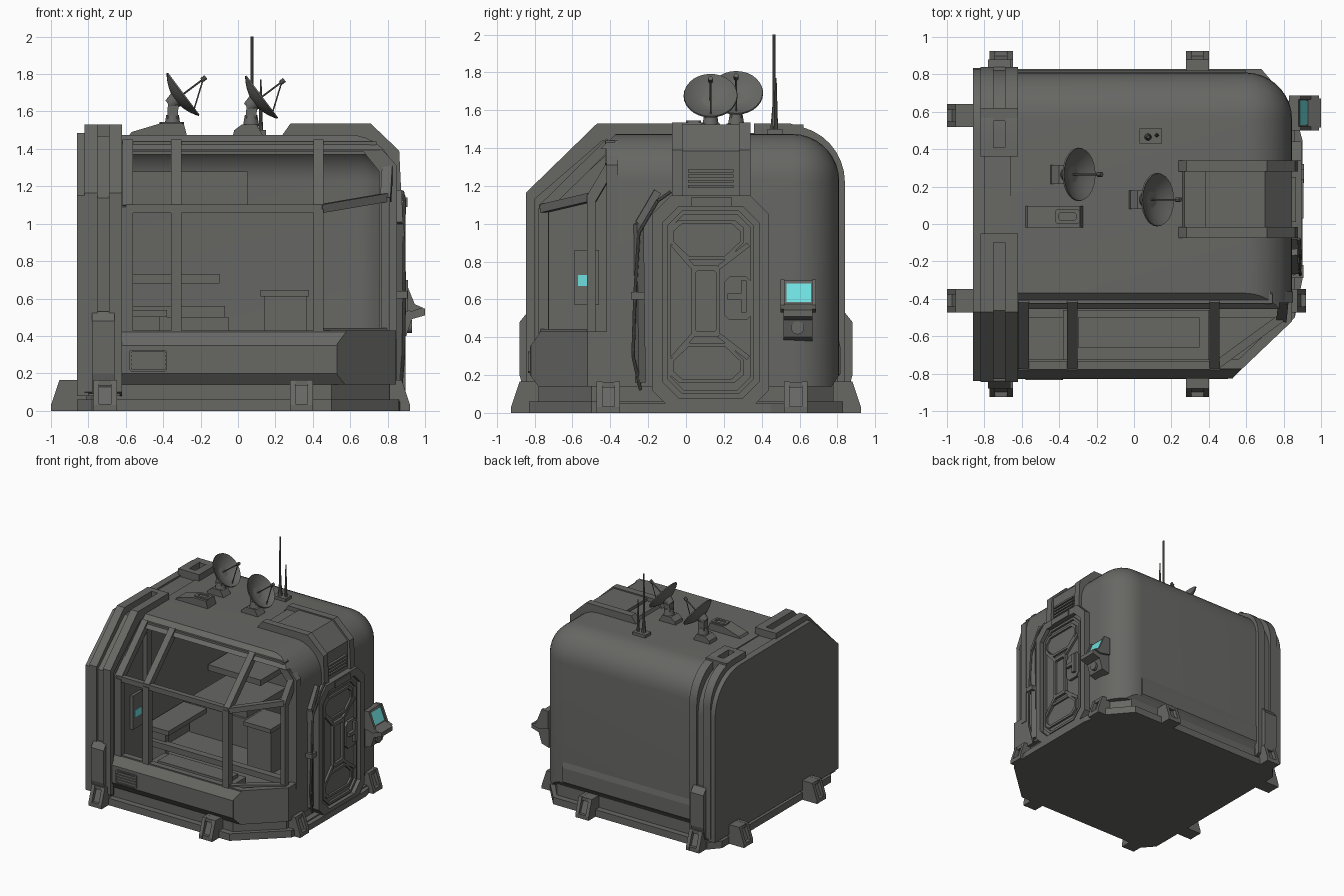
import bpy, bmesh, math
from mathutils import Vector, Matrix


def material(name, col):
    m = bpy.data.materials.new(name)
    m.diffuse_color = (*col, 1)
    return m


GREY = material("hull grey", (0.135, 0.135, 0.127))
CYAN = material("screen cyan", (0.16, 0.74, 0.74))


def finish(name, bm, mat=GREY, smooth=False):
    bmesh.ops.recalc_face_normals(bm, faces=bm.faces[:])
    me = bpy.data.meshes.new(name)
    bm.to_mesh(me)
    bm.free()
    me.materials.append(mat)
    ob = bpy.data.objects.new(name, me)
    bpy.context.collection.objects.link(ob)
    if smooth:
        shade(ob)
    return ob


def shade(ob):
    bpy.ops.object.select_all(action='DESELECT')
    bpy.context.view_layer.objects.active = ob
    ob.select_set(True)
    bpy.ops.object.shade_smooth_by_angle(angle=math.radians(30))


def place(p, axis, a):
    return {'x': (a, p[0], p[1]), 'y': (p[0], a, p[1]), 'z': (p[0], p[1], a)}[axis]


def prism(name, pts, axis, a, b, mat=GREY, smooth=False):
    bm = bmesh.new()
    A, B = [[bm.verts.new(place(p, axis, t)) for p in pts] for t in (a, b)]
    bm.faces.new(A)
    bm.faces.new(B)
    for i in range(len(pts)):
        j = (i + 1) % len(pts)
        bm.faces.new((A[i], A[j], B[j], B[i]))
    return finish(name, bm, mat, smooth)


def ring(name, outer, inner, axis, a, b):
    bm = bmesh.new()
    L = [[bm.verts.new(place(p, axis, t)) for p in pts]
         for pts, t in ((outer, a), (outer, b), (inner, b), (inner, a))]
    n = len(outer)
    for k in range(4):
        for i in range(n):
            j = (i + 1) % n
            bm.faces.new((L[k][i], L[k][j], L[(k + 1) % 4][j], L[(k + 1) % 4][i]))
    return finish(name, bm)


def box(name, x0, x1, y0, y1, z0, z1, mat=GREY):
    return prism(name, [(x0, y0), (x1, y0), (x1, y1), (x0, y1)], 'z', z0, z1, mat)


def octagon(u0, u1, v0, v1, c):
    return [(u0 + c, v0), (u1 - c, v0), (u1, v0 + c), (u1, v1 - c),
            (u1 - c, v1), (u0 + c, v1), (u0, v1 - c), (u0, v0 + c)]


def arc(cx, cy, r, a0, a1, n=10):
    return [(cx + r * math.cos(math.radians(a0 + (a1 - a0) * i / n)),
             cy + r * math.sin(math.radians(a0 + (a1 - a0) * i / n))) for i in range(n + 1)]


def lathe(name, prof, origin, direction, segs=24, roll=0.0):
    M = Matrix.Translation(origin) @ Vector(direction).to_track_quat('Z', 'Y').to_matrix().to_4x4()
    bm = bmesh.new()
    rows = [[bm.verts.new(M @ Vector((r * math.cos(2 * math.pi * i / segs + roll),
                                      r * math.sin(2 * math.pi * i / segs + roll), z)))
             for i in range(segs)] for r, z in prof]
    for A, B in zip(rows, rows[1:]):
        for i in range(segs):
            j = (i + 1) % segs
            bm.faces.new((A[i], A[j], B[j], B[i]))
    bm.faces.new(rows[0])
    bm.faces.new(rows[-1])
    return finish(name, bm, GREY, segs > 6)


def rod(name, p, q, r0, r1=None, segs=10):
    d = Vector(q) - Vector(p)
    return lathe(name, [(r0, 0), (r1 or r0, d.length)], p, d, segs, math.pi / 4)


def bars(name, pts, w):
    for p, q in zip(pts, pts[1:]):
        rod(name, p, q, w * 0.707, segs=4)


def boolean(ob, tool, op):
    m = ob.modifiers.new("cut", 'BOOLEAN')
    m.object, m.operation, m.solver = tool, op, 'EXACT'
    bpy.context.view_layer.objects.active = ob
    bpy.ops.object.modifier_apply(modifier=m.name)
    bpy.data.objects.remove(tool)


# hull: box rounded at the back right top corner, cut by side profile and plan; d insets it for the cavity
def hull(name, d):
    ob = box(name, -0.66 + d, 0.845 - d, -0.95, 0.81 - d, 0.1, 1.475 - d)
    bm = bmesh.new()
    bm.from_mesh(ob.data)
    v = max(bm.verts, key=lambda v: v.co.x + v.co.y + v.co.z)
    bmesh.ops.bevel(bm, geom=list(v.link_edges), offset=0.25 - d, segments=9, profile=0.5, affect='EDGES')
    bm.to_mesh(ob.data)
    bm.free()
    side = [(-0.78 + d, 0.14 + d), (-0.825 + d, 0.2 + d), (-0.825 + d, 0.35), (-0.775 + d, 0.42), (-0.775 + d, 1.09),
            (-0.37 + d * 0.4, 1.475 - d), (-0.2, 1.6), (0.9, 1.6), (0.9, 0.3), (0.81 - d, 0.2 + d), (0.77 - d, 0.14 + d)]
    plan = [(-0.8, -1), (0.5, -1), (0.53 - d * 0.4, -0.82 + d), (0.845 - d, -0.52 + d * 0.4), (1, -0.4), (1, 1), (-0.8, 1)]
    boolean(ob, prism("side_tool", side, 'x', -0.9, 1.1), 'INTERSECT')
    boolean(ob, prism("plan_tool", plan, 'z', 0, 1.7), 'INTERSECT')
    return ob


body = hull("hull_shell", 0)
boolean(body, hull("cavity_tool", 0.05), 'DIFFERENCE')
boolean(body, box("window_tool", -0.57, 1.2, -1.2, -0.41, 0.43, 1.395), 'DIFFERENCE')
shade(body)

# window frame
for x in (-0.59, -0.33, 0.43):
    bars("window_mullion", [(x, -0.755, 0.42), (x, -0.755, 1.08), (x, -0.4, 1.43)], 0.055)
bars("window_transom", [(-0.6, -0.755, 1.08), (0.45, -0.755, 1.08)], 0.045)
bars("corner_frame", [(0.44, -0.755, 0.42), (0.79, -0.5, 0.42), (0.79, -0.5, 1.14), (0.44, -0.755, 1.08)], 0.045)
bars("corner_top_frame", [(0.79, -0.5, 1.13), (0.8, -0.4, 1.3), (0.7, -0.4, 1.42)], 0.055)
bars("window_head", [(-0.6, -0.4, 1.415), (0.74, -0.4, 1.415)], 0.05)
ring("window_surround", [(-0.62, 0.38), (0.85, 0.38), (0.85, 1.31), (0.73, 1.44), (-0.62, 1.44)],
     [(-0.57, 0.43), (0.755, 0.43), (0.755, 1.28), (0.67, 1.385), (-0.57, 1.385)], 'y', -0.42, -0.36)

# left end wall and ribs
wall = [(-0.84, 0.08), (-0.84, 1.15), (-0.47, 1.485)] + arc(0.5, 1.145, 0.335, 90, 0, 8) + [(0.835, 0.08)]
prism("end_wall", wall, 'x', -0.86, -0.8, smooth=True)
prism("rib_core", [(y * 0.985, z if z < 0.1 else z * 0.99) for y, z in wall], 'x', -0.81, -0.63, smooth=True)
front_rib = [(-0.8, 0.08), (-0.845, 0.1), (-0.845, 1.165), (-0.47, 1.53), (-0.06, 1.53), (-0.06, 1.44), (-0.44, 1.44), (-0.8, 1.13)]
back_rib = [(0.37, 1.44), (0.37, 1.53), (0.55, 1.53)] + arc(0.54, 1.22, 0.3, 75, 0, 7) + \
    [(0.84, 0.1), (0.8, 0.08), (0.8, 1.2)] + arc(0.53, 1.2, 0.25, 15, 90, 6)
for nm, prof in (("front_rib", front_rib), ("back_rib", back_rib)):
    for a, b in ((-0.82, -0.75), (-0.69, -0.62)):
        prism(nm, prof, 'x', a, b, smooth=True)
box("rib_end_cap", -0.82, -0.62, -0.1, -0.05, 1.44, 1.53)
box("rib_end_cap", -0.82, -0.62, 0.36, 0.41, 1.44, 1.53)
box("rib_bridge", -0.82, -0.62, 0.55, 0.62, 1.44, 1.525)
for s in (-1, 1):
    prism("rib_boot", [(s * 0.78, 0.09), (s * 0.85, 0.09), (s * 0.88, 0.2), (s * 0.88, 0.48), (s * 0.84, 0.53), (s * 0.78, 0.53)],
          'x', -0.78, -0.66)

# base
def base_plan(d):
    return [(-0.86 + d, -0.74), (-0.78, -0.83 + d), (0.5, -0.83 + d), (0.86 - d, -0.5), (0.86 - d, 0.62),
            (0.68, 0.83 - d), (-0.78, 0.83 - d), (-0.86 + d, 0.74)]


prism("base_plate", base_plan(0), 'z', 0, 0.06)
prism("base_plinth", base_plan(0.05), 'z', 0.05, 0.17)
prism("base_trim", [(0.5, -0.81), (0.86, -0.5), (0.9, -0.3), (0.9, 0.45), (0.86, 0.6), (0.7, 0.6), (0.5, -0.5)], 'z', 0.0, 0.05)

# feet: two cheeks with a recessed centre
FOOT = [(-0.06, 0), (0.14, 0), (0.14, 0.03), (0.095, 0.165), (-0.06, 0.165)]
CORE = [(-0.06, 0), (0.115, 0), (0.115, 0.03), (0.07, 0.14), (-0.06, 0.14)]
for x, y, ang in [(-0.86, 0.58, 180), (-0.86, -0.41, 180), (0.78, 0.58, 0), (0.78, -0.41, 0),
                  (-0.71, -0.785, -90), (0.34, -0.785, -90), (-0.71, 0.785, 90), (0.34, 0.785, 90)]:
    M = Matrix.Translation((x, y, 0)) @ Matrix.Rotation(math.radians(ang), 4, 'Z')
    parts = [prism("foot_cheek", FOOT, 'y', -0.062, -0.032), prism("foot_cheek", FOOT, 'y', 0.032, 0.062),
             prism("foot_core", CORE, 'y', -0.035, 0.035), box("foot_toe", 0.08, 0.139, -0.035, 0.035, 0, 0.035),
             box("foot_top", -0.05, 0.094, -0.035, 0.035, 0.135, 0.164)]
    for p in parts:
        p.matrix_world = M

# door
ring("door_frame", octagon(-0.18, 0.44, 0.02, 1.15, 0.1), octagon(-0.125, 0.385, 0.08, 1.09, 0.085), 'x', 0.78, 0.895)
prism("door_panel", octagon(-0.13, 0.39, 0.07, 1.1, 0.08), 'x', 0.8, 0.862)
ring("door_border", octagon(-0.1, 0.36, 0.1, 1.07, 0.08), octagon(-0.08, 0.34, 0.12, 1.05, 0.07), 'x', 0.85, 0.88)
ring("door_centre_frame", octagon(0.03, 0.18, 0.4, 0.78, 0.015), octagon(0.05, 0.16, 0.43, 0.75, 0.01), 'x', 0.85, 0.885)
for s in (-1, 1):
    def tz(w, h0, h1, top):
        return [(0.11 + u * w, 0.59 + s * h) for u, h in ((-0.55, h0), (0.55, h0), (1, h1), (1, top - 0.04),
                                                          (0.75, top), (-0.75, top), (-1, top - 0.04), (-1, h1))]
    ring("door_rib_panel", tz(0.195, 0.22, 0.31, 0.43), tz(0.175, 0.24, 0.315, 0.41), 'x', 0.85, 0.878)
    for t in (-1, 1):
        bars("door_brace", [(0.868, 0.105 + t * 0.07, 0.59 + s * 0.18), (0.868, 0.13 + t * 0.2, 0.59 + s * 0.3)], 0.025)
prism("door_lock", octagon(0.2, 0.35, 0.49, 0.72, 0.03), 'x', 0.85, 0.885)
box("door_handle", 0.88, 0.91, 0.29, 0.32, 0.53, 0.7)
box("door_handle", 0.88, 0.91, 0.22, 0.32, 0.6, 0.63)
box("door_lintel", 0.8, 0.905, 0.03, 0.24, 1.09, 1.14)

# hood over the door
hood = [(0.22, 1.45), (0.28, 1.535), (0.71, 1.535), (0.862, 1.39), (0.875, 1.12), (0.78, 1.12), (0.78, 1.3), (0.62, 1.45)]
prism("hood_rail", hood, 'y', -0.075, -0.015)
prism("hood_rail", hood, 'y', 0.28, 0.34)
prism("hood_panel", [(0.38, 1.45), (0.38, 1.525), (0.7, 1.525), (0.845, 1.385), (0.845, 1.12), (0.76, 1.12), (0.76, 1.3), (0.6, 1.45)], 'y', -0.02, 0.29)
prism("hood_slope", [(0.25, 1.45), (0.27, 1.5), (0.4, 1.5), (0.4, 1.45)], 'y', -0.02, 0.29)
for i in range(4):
    box("hood_vent_slat", 0.84, 0.865, 0.01, 0.25, 1.19 + i * 0.027, 1.205 + i * 0.027)

# cable beside the door
bars("door_side_trim", [(0.855, -0.24, 0.16), (0.86, -0.25, 1.0), (0.855, -0.15, 1.17)], 0.04)
cable = [(0.87, -0.24, 0.12), (0.885, -0.28, 0.3), (0.89, -0.27, 0.62), (0.885, -0.25, 0.95), (0.89, -0.15, 1.12), (0.88, -0.08, 1.17)]
for p, q in zip(cable, cable[1:]):
    rod("door_cable", p, q, 0.009)
box("cable_clip", 0.84, 0.905, -0.29, -0.22, 0.6, 0.64)

# outside console
prism("console_body", [(0.83, 0.7), (0.88, 0.7), (0.93, 0.575), (1.0, 0.545), (1.0, 0.51), (0.93, 0.49), (0.9, 0.4), (0.83, 0.38)], 'y', 0.515, 0.67)
for y in (0.5, 0.665):
    prism("console_cheek", [(0.83, 0.7), (0.89, 0.705), (0.945, 0.57), (0.99, 0.55), (0.93, 0.53), (0.83, 0.55)], 'y', y, y + 0.022)
prism("console_screen", [(0.889, 0.684), (0.882, 0.684), (0.922, 0.586), (0.929, 0.586)], 'y', 0.53, 0.66, CYAN)
rod("console_knob", (0.88, 0.59, 0.45), (0.93, 0.59, 0.45), 0.035, segs=16)

# sill vent and back skirt
ring("sill_vent_frame", octagon(-0.58, -0.38, 0.21, 0.325, 0.008), octagon(-0.57, -0.39, 0.22, 0.315, 0.006), 'y', -0.835, -0.82)
for i in range(4):
    box("sill_vent_slat", -0.575, -0.385, -0.832, -0.82, 0.232 + i * 0.022, 0.243 + i * 0.022)
prism("back_skirt", [(0.77, 0.15), (0.82, 0.21), (0.82, 0.33), (0.805, 0.4), (0.77, 0.4)], 'x', -0.64, 0.6)

# roof dishes
for x, y, z in ((-0.29, 0.265, 1.695), (0.13, 0.13, 1.68)):
    n = Vector((0.8, 0, 0.6))
    c = Vector((x, y, z))
    D = 0.05
    up = [(0.143 * t / 8, D * (t / 8) ** 2) for t in range(1, 9)]
    lathe("dish", [(r, h - 0.008) for r, h in up] + [(r * 0.98, h) for r, h in reversed(up)], c - n * D, n, 28)
    rod("dish_feed", c - n * D, c + n * 0.13, 0.005)
    rod("dish_feed_tip", c + n * 0.12, c + n * 0.148, 0.013)
    rod("dish_hub", c - n * 0.1, c - n * 0.045, 0.03, 0.045, 14)
    rod("dish_strut", c + Vector((0.05, 0, -0.1)), c + n * 0.13, 0.004, segs=6)
    prism("dish_base", [(x - 0.16, 1.46), (x - 0.15, 1.5), (x - 0.11, 1.53), (x - 0.03, 1.53), (x + 0.01, 1.46)], 'y', y - 0.05, y + 0.05)
    rod("dish_neck", (x - 0.06, y, 1.52), (x - 0.06, y, 1.58), 0.045, 0.035, 12)
    rod("dish_arm", (x - 0.06, y, 1.56), c - n * 0.07, 0.04, segs=4)

# roof box and antennas
prism("roof_box", [(-0.59, 1.46), (-0.57, 1.49), (-0.42, 1.535), (-0.29, 1.535), (-0.27, 1.46)], 'y', -0.02, 0.095)
ring("roof_box_rim", octagon(-0.42, -0.29, 0.0, 0.08, 0.01), octagon(-0.4, -0.31, 0.02, 0.06, 0.008), 'z', 1.53, 1.545)
box("antenna_base", 0.03, 0.15, 0.43, 0.51, 1.46, 1.5)
rod("tall_antenna_socket", (0.075, 0.465, 1.49), (0.075, 0.465, 1.62), 0.02, 0.009)
rod("tall_antenna", (0.075, 0.465, 1.5), (0.075, 0.465, 2.0), 0.009, 0.007)
rod("short_antenna", (0.122, 0.475, 1.49), (0.122, 0.475, 1.77), 0.012, 0.004)

# interior
prism("floor", [(-0.62, -0.5), (0.79, -0.5), (0.79, 0.58), (0.62, 0.75), (-0.62, 0.75)], 'z', 0.19, 0.25)
box("wall_panel", -0.62, -0.585, -0.59, -0.46, 0.57, 0.86)
box("wall_screen", -0.586, -0.579, -0.57, -0.48, 0.67, 0.73, CYAN)
box("window_bench", -0.38, 0.4, -0.74, -0.46, 0.19, 0.38)
box("bench_cushion", -0.3, 0.35, -0.66, -0.5, 0.37, 0.41)
box("bunk", -0.6, -0.05, 0.2, 0.755, 0.24, 0.5)
box("bunk_mattress", -0.58, -0.07, 0.22, 0.755, 0.49, 0.56)
box("upper_shelf", -0.6, -0.1, 0.45, 0.755, 0.68, 0.73)
box("desk_top", -0.6, -0.38, -0.4, 0.12, 0.5, 0.54)
box("desk_leg", -0.6, -0.42, -0.38, -0.34, 0.24, 0.5)
box("cabinet", 0.14, 0.37, -0.08, 0.16, 0.24, 0.62)
box("cabinet_top", 0.12, 0.38, -0.1, 0.18, 0.61, 0.645)
box("wall_cupboard", -0.58, 0.05, 0.62, 0.755, 1.08, 1.28)
